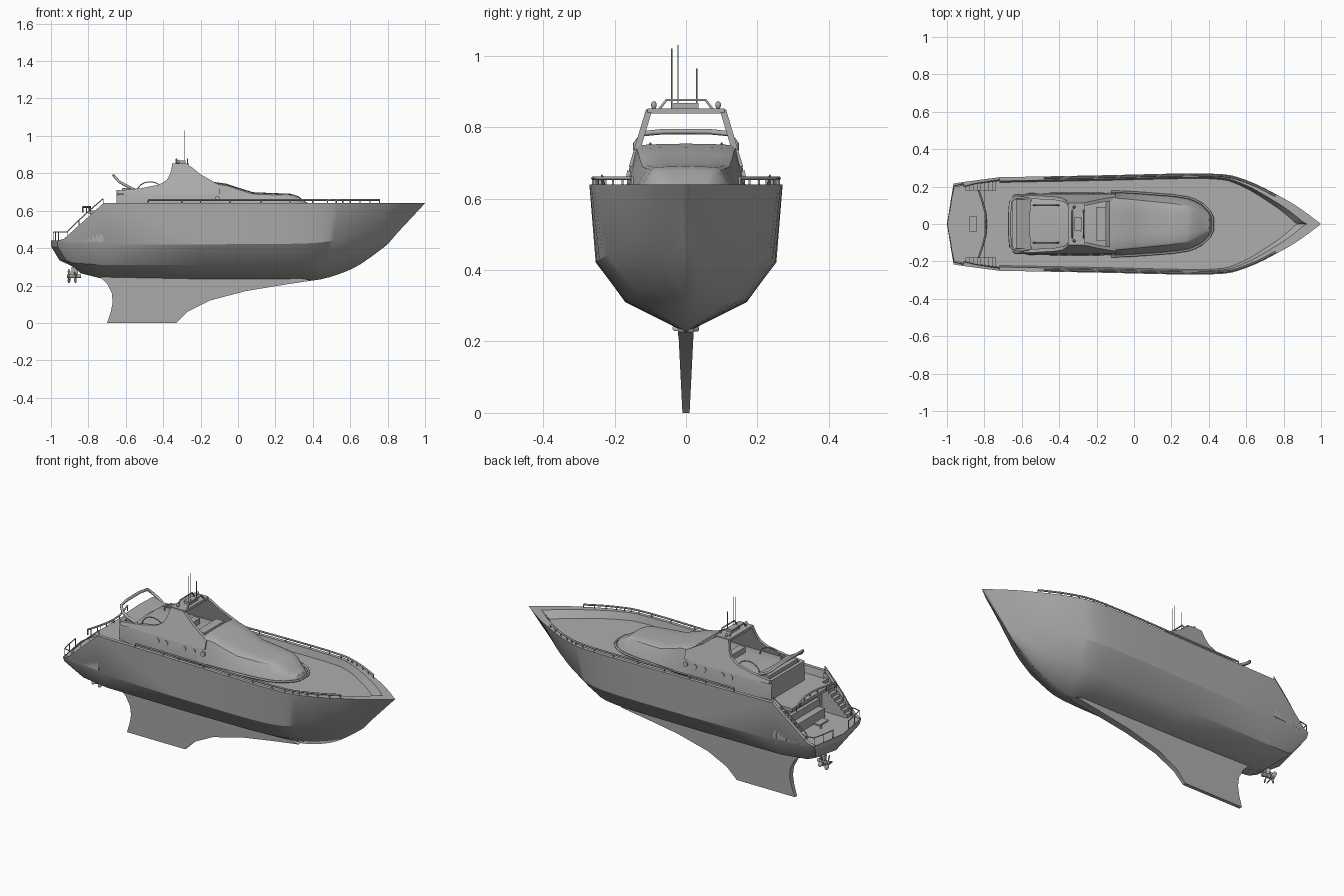
import bpy
from math import pi, sin, cos
from mathutils import Vector, Matrix

if "Cube" in bpy.data.objects:
    bpy.data.objects.remove(bpy.data.objects["Cube"])

grey = bpy.data.materials.new("hull grey")
grey.use_nodes = True
grey.diffuse_color = (.42, .42, .42, 1)
grey.node_tree.nodes["Principled BSDF"].inputs["Base Color"].default_value = (.42, .42, .42, 1)


def select(obj):
    bpy.ops.object.select_all(action='DESELECT')
    obj.select_set(True)
    bpy.context.view_layer.objects.active = obj


def make(name, verts, faces, mirror=False):
    mesh = bpy.data.meshes.new(name)
    mesh.from_pydata([tuple(v) for v in verts], [], faces)
    mesh.materials.append(grey)
    obj = bpy.data.objects.new(name, mesh)
    bpy.context.collection.objects.link(obj)
    select(obj)
    bpy.ops.object.mode_set(mode='EDIT')
    bpy.ops.mesh.select_all(action='SELECT')
    bpy.ops.mesh.remove_doubles(threshold=.0001)
    bpy.ops.mesh.normals_make_consistent(inside=False)
    bpy.ops.object.mode_set(mode='OBJECT')
    bpy.ops.object.shade_smooth_by_angle(angle=.5)
    if mirror:
        mod = obj.modifiers.new("mirror", 'MIRROR')
        mod.use_axis = (False, True, False)
        mod.merge_threshold = .0005
    return obj


def loft(name, rows, mirror=True):
    n = len(rows[0])
    faces = [(r * n + i, r * n + i + 1, (r + 1) * n + i + 1, (r + 1) * n + i)
             for r in range(len(rows) - 1) for i in range(n - 1)]
    return make(name, [v for row in rows for v in row], faces, mirror)


def slab(name, profile, outer, inner, mirror=False):
    """Side profile given thickness between two y functions of height."""
    n = len(profile)
    verts = [(x, f(z), z) for f in (outer, inner) for x, z in profile]
    faces = [tuple(range(n)), tuple(range(n, 2 * n))]
    faces += [(i, (i + 1) % n, n + (i + 1) % n, n + i) for i in range(n)]
    return make(name, verts, faces, mirror)


def box(name, x0, x1, y0, y1, z0, z1, mirror=False):
    return slab(name, [(x0, z0), (x1, z0), (x1, z1), (x0, z1)],
                lambda z: y1, lambda z: y0, mirror)


def tube(name, pts, r=.004):
    cu = bpy.data.curves.new(name, 'CURVE')
    cu.dimensions = '3D'
    cu.bevel_depth, cu.bevel_resolution, cu.use_fill_caps = r, 1, True
    sp = cu.splines.new('POLY')
    sp.points.add(len(pts) - 1)
    for p, q in zip(sp.points, pts):
        p.co = (*q, 1)
    cu.materials.append(grey)
    obj = bpy.data.objects.new(name, cu)
    bpy.context.collection.objects.link(obj)
    select(obj)
    bpy.ops.object.convert(target='MESH')


def railing(name, pts, h, r=.003):
    up = Vector((0, 0, h))
    tube(name, [Vector(p) + up for p in pts], r)
    for p in pts:
        tube(name + "_post", [p, Vector(p) + up], r * .7)


def both(pts):
    return [[(x, s * y, z) for x, y, z in pts] for s in (1, -1)]


def smooth_line(pts, start=3, cuts=4):
    """Straight aft part, curved towards the bow."""
    p = [Vector(v) for v in pts]
    out = p[:start]
    for i in range(start, len(p) - 1):
        a, b, c, d = p[i - 1], p[i], p[i + 1], p[min(i + 2, len(p) - 1)]
        if i == start:
            a = b - (c - b)
        for k in range(cuts):
            t = k / cuts
            out.append(.5 * (2 * b + (c - a) * t + (2 * a - 5 * b + 4 * c - d) * t ** 2
                             + (3 * b - a - 3 * c + d) * t ** 3))
    return out + [p[-1]]


# hull: four long lines from stern to stem
sheer = smooth_line([(-.965, .215, .44), (-.93, .222, .45), (-.72, .25, .64), (-.2, .26, .64),
                     (.4, .27, .64), (.6, .235, .64), (.8, .137, .64), (.9, .075, .64), (1, 0, .64)])
chine = smooth_line([(-.965, .2, .41), (-.92, .21, .415), (-.72, .235, .42), (-.2, .25, .42),
                     (.36, .25, .425), (.55, .205, .45), (.72, .125, .5), (.83, .06, .54), (.935, 0, .57)])
bilge = smooth_line([(-.92, .14, .335), (-.88, .15, .32), (-.72, .165, .31), (-.2, .17, .31),
                     (.33, .165, .315), (.5, .125, .335), (.65, .075, .385), (.75, .04, .43), (.86, 0, .49)])
keel = smooth_line([(-.88, 0, .3), (-.84, 0, .265), (-.72, 0, .235), (-.2, 0, .225),
                    (.3, 0, .225), (.45, 0, .235), (.6, 0, .285), (.7, 0, .345), (.8, 0, .42)])
lines = [sheer, chine, bilge, keel]
loft("hull", lines)
loft("transom", [[l[0] for l in lines], [(l[0].x - .035 * (l[0].y > 0), 0, l[0].z) for l in lines]])


# bulwark cap, inner wall and main deck
def inset(v, dx, dy, z):
    k = max(0, (v.x - .4) / .6)
    return Vector((v.x - dx * k, max(0, v.y - dy), z))


cap = [inset(v, .06, .02, v.z) for v in sheer]
edge = [inset(v, .1, .028, .6) for v in sheer]
loft("bulwark_cap", [sheer, cap])
loft("bulwark_inside", [cap[2:], edge[2:]])
loft("main_deck", [edge[2:], [(v.x, 0, .6) for v in edge[2:]]])

# keel fin
fin = [(-.74, .25), (-.7, .21), (-.675, .16), (-.67, .11), (-.68, .06), (-.7, 0), (-.33, 0),
       (-.27, .06), (-.15, .12), (.04, .17), (.25, .205), (.4, .227), (.3, .245)]
slab("keel_fin", fin, lambda z: .01 + .05 * z, lambda z: -.01 - .05 * z)

# deck house: x, base half width, roof half width, roof height
stations = [(-.65, .15, .148, .69), (-.56, .165, .156, .7), (-.4, .168, .157, .7),
            (-.15, .167, .157, .7), (-.13, .167, .142, .75), (-.06, .165, .135, .74),
            (0, .162, .13, .72), (.08, .156, .122, .695), (.2, .147, .11, .69), (.28, .135, .098, .687),
            (.32, .122, .085, .675), (.36, .1, .07, .645), (.4, .06, .045, .625), (.415, .03, .02, .6)]
rows = []
for x, w, t, z in stations:
    rows.append([(x, w, .6), (x, (w + t) / 2 + .003, (.6 + z) / 2), (x, t, z - .006),
                 (x, t - .012, z), (x, t * .5, z + .003), (x, 0, z + .004)])
loft("deck_house", rows)
loft("house_aft_wall", [rows[0], [(x, 0, z) for x, y, z in rows[0]]])
tube("house_foot_trim", [(x + .006, y + .006, .61) for x, y, z, in [r[0] for r in rows[4:]]]
     + [(x + .006, -y - .006, .61) for x, y, z in [r[0] for r in rows[:3:-1]]], .006)

# open arch over the cockpit
lean = lambda z: .16 - (z - .69) * .3
arch = [(-.1, .738), (-.13, .755), (-.2, .795), (-.25, .835), (-.28, .85), (-.35, .85), (-.362, .8),
        (-.38, .765), (-.42, .74), (-.52, .72), (-.64, .708), (-.64, .69), (-.1, .69)]
slab("arch_side", arch, lean, lambda z: lean(z) - .018, True)
box("arch_roof", -.352, -.262, -.108, .108, .838, .852)
box("cockpit_aft_coaming", -.65, -.63, -.15, .15, .69, .71)

# roof rack, lamps and aerials
for x in (-.33, -.27):
    tube("roof_rack", [(x, -.075, .85), (x, -.055, .876), (x, .055, .876), (x, .075, .85)], .004)
box("radar_bar", -.32, -.28, -.035, .035, .853, .868)
for y, top in ((-.04, 1.02), (-.022, 1.03), (.03, .965)):
    tube("aerial", [(-.285, y, .85), (-.285, y, top)], .0018)
for y in (-.09, .09):
    bpy.ops.mesh.primitive_uv_sphere_add(segments=12, ring_count=8, radius=.008, location=(-.32, y, .862))
    lamp = bpy.context.object
    lamp.name, lamp.scale.z = "roof_lamp", 1.4
    lamp.data.materials.append(grey)

# portholes
for x in (-.4, -.345, -.23, -.17, -.11):
    for s in (1, -1):
        bpy.ops.mesh.primitive_cylinder_add(vertices=16, radius=.013, depth=.012,
                                            location=(x, s * .161, .665), rotation=(pi / 2 + s * .15, 0, 0))
        bpy.context.object.name = "porthole"
        bpy.context.object.data.materials.append(grey)

# cockpit fittings
hoop = [(-.55, .13, .71), (-.6, .14, .735), (-.635, .14, .755), (-.66, .12, .782), (-.665, .06, .788)]
tube("aft_hoop", hoop + both(hoop)[1][::-1], .008)
loft("hoop_wing", [[(-.55, .13, .72), (-.63, .13, .745)], [(-.56, 0, .72), (-.63, 0, .75)]])
for y in (-.1, .1):
    tube("seat_rail", [(-.47 + .07 * cos(a * pi / 8), y, .7 + .055 * sin(a * pi / 8)) for a in range(9)], .003)
box("helm_console", -.2, -.15, -.09, .09, .7, .748)
box("helm_seat", -.33, -.29, -.07, .07, .7, .735)
box("cockpit_sofa", -.62, -.58, -.13, .13, .7, .722)

# side rails on the bulwark
for side in both([(v.x, v.y - .01, v.z) for v in [Vector((-.48, .256, .64)), Vector((-.3, .258, .64))]
                  + [v for v in sheer[3:] if v.x < .76]]):
    railing("side_rail", side, .017, .005)

# stern platform, saloon wall, balcony and seats
loft("swim_platform", [[(-.965, .212, .435), (-.72, .234, .435)], [(-.998, 0, .435), (-.72, 0, .435)]])
box("saloon_wall", -.74, -.72, -.235, .235, .43, .6)
box("balcony", -.8, -.72, -.18, .18, .582, .6)
box("stern_sofa", -.8, -.74, -.12, .12, .435, .49)
box("stern_sofa_back", -.76, -.74, -.13, .13, .435, .53)
box("stern_table", -.88, -.84, -.04, .04, .465, .475)
tube("table_leg", [(-.86, 0, .435), (-.86, 0, .47)], .006)
railing("balcony_rail", [(-.83 + .04 * cos(a * pi / 6), .06 * a, .59) for a in range(-3, 4)], .03, .005)

# boarding stairs with rails
for i in range(9):
    x = -.9 + .02 * i
    box("stair_step", x, x + .02, .18, .222 + .002 * i, .435, .455 + .018 * i, True)
for side in both([(-.91, .2, .445), (-.85, .215, .505), (-.79, .225, .56), (-.72, .235, .62)]):
    railing("stair_rail", side, .045, .003)
for side in both([(-.91, .215, .44), (-.96, .205, .44), (-.975, .14, .44), (-.985, .07, .44)]):
    railing("platform_rail", side, .045, .003)

# twin propellers on one shaft
box("propeller_strut", -.89, -.855, -.006, .006, .25, .3)
tube("propeller_shaft", [(-.915, 0, .25), (-.84, 0, .25)], .01)
for x, turn in ((-.903, .4), (-.87, 1.1)):
    for k in range(4):
        bpy.ops.mesh.primitive_uv_sphere_add(segments=10, ring_count=6, radius=1)
        blade = bpy.context.object
        blade.name = "propeller_blade"
        blade.data.materials.append(grey)
        blade.matrix_world = (Matrix.Translation((x, 0, .25)) @ Matrix.Rotation(turn + k * pi / 2, 4, 'X')
                              @ Matrix.Translation((0, 0, .023)) @ Matrix.Rotation(.6, 4, 'Z')
                              @ Matrix.Diagonal((.004, .013, .018, 1)))
